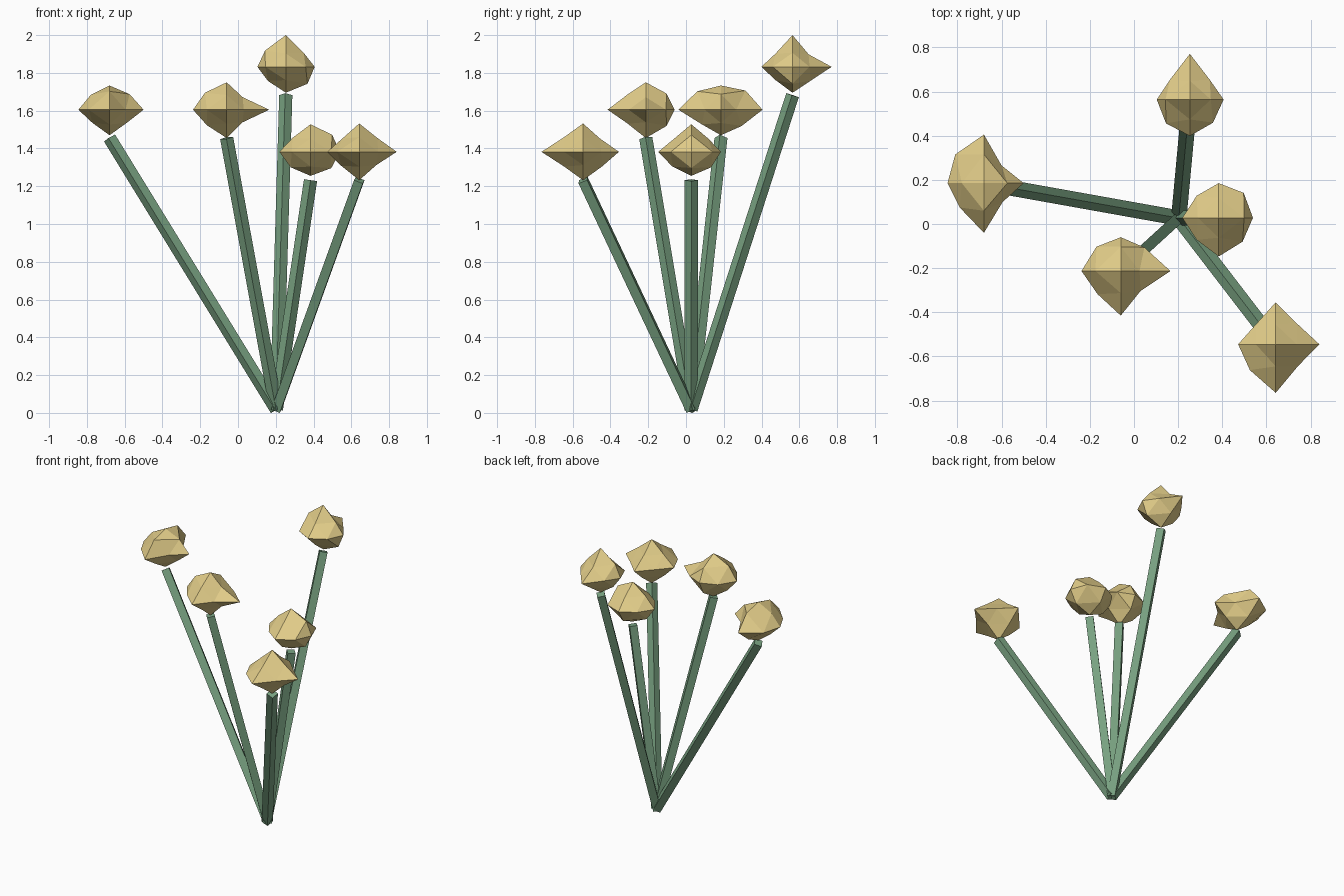
import bpy, bmesh, math
from mathutils import Matrix, Vector

if "Cube" in bpy.data.objects:
    bpy.data.objects.remove(bpy.data.objects["Cube"])

FLAT = 0.78                       # vertical squash of the blooms
BASE = Vector((0.203, 0.027, 0.018))


def material(name, color):
    m = bpy.data.materials.new(name)
    m.diffuse_color = color
    m.use_nodes = True
    m.node_tree.nodes["Principled BSDF"].inputs["Base Color"].default_value = m.diffuse_color
    return m


GREEN = material("stem_green", (0.19, 0.36, 0.22, 1))
YELLOW = material("bloom_yellow", (0.76, 0.61, 0.25, 1))


def finish(bm, name, mat):
    bmesh.ops.recalc_face_normals(bm, faces=bm.faces)
    me = bpy.data.meshes.new(name)
    bm.to_mesh(me)
    bm.free()
    me.materials.append(mat)
    ob = bpy.data.objects.new(name, me)
    bpy.context.collection.objects.link(ob)


def stem(name, top, roll):
    # four-sided rod from the common base, one corner facing its lean
    d = top - BASE
    az, tilt = math.atan2(d.y, d.x), math.acos(d.z / d.length)
    m = (Matrix.Translation((BASE + top) / 2) @ Matrix.Rotation(az, 4, 'Z')
         @ Matrix.Rotation(tilt, 4, 'Y') @ Matrix.Rotation(math.radians(roll), 4, 'Z'))
    bm = bmesh.new()
    bmesh.ops.create_cone(bm, cap_ends=True, segments=4, radius1=0.035,
                          radius2=0.035, depth=d.length, matrix=m)
    finish(bm, name, GREEN)


def bloom(name, c, tips, xz, yz, xy):
    # once-subdivided octahedron with uneven points
    bm = bmesh.new()
    v = {}

    def put(key, scale):
        v[key] = bm.verts.new(c + Vector((key[0], key[1], key[2])) * scale)

    for i, r in enumerate(tips):
        key = [0, 0, 0]
        key[i // 2] = 1 if i % 2 else -1
        put(tuple(key), r)
    # edge points in order upper left, upper right, lower left, lower right
    for i in range(4):
        a, b = (1 if i % 2 else -1), (1 if i < 2 else -1)
        for key, h in (((a, 0, b), xz[i]), ((0, a, b), yz[i]), ((a, b, 0), xy[i])):
            v[key] = bm.verts.new(c + Vector((key[0] * h, key[1] * h, key[2] * h * FLAT)))
    for x in (-1, 1):
        for y in (-1, 1):
            for z in (-1, 1):
                px, py, pz = v[x, 0, 0], v[0, y, 0], v[0, 0, z]
                mxy, myz, mxz = v[x, y, 0], v[0, y, z], v[x, 0, z]
                for f in ((px, mxy, mxz), (py, myz, mxy), (pz, mxz, myz), (mxy, myz, mxz)):
                    bm.faces.new(f)
    finish(bm, name, YELLOW)


# centre, stem roll, tip lengths (-x +x -y +y -z +z), edge points xz / yz / xy
FLOWERS = [
    ((-0.68, 0.185, 1.605), 0, (.165, .18, .225, .22, .135, .128),
     (.10, .106, .09, .09), (.125, .13, .10, .11), (.13, .08, .11, .085)),
    ((-0.06, -0.213, 1.605), 45, (.178, .225, .202, .153, .15, .145),
     (.115, .085, .105, .085), (.10, .11, .095, .11), (.11, .107, .105, .09)),
    ((0.253, 0.564, 1.832), 0, (.15, .153, .165, .207, .137, .168),
     (.11, .095, .095, .115), (.09, .085, .09, .095), (.09, .09, .108, .105)),
    ((0.384, 0.028, 1.382), 0, (.165, .155, .175, .157, .127, .146),
     (.095, .115, .105, .11), (.09, .09, .10, .105), (.10, .113, .10, .108)),
    ((0.642, -0.545, 1.382), 0, (.17, .198, .22, .19, .15, .15),
     (.09, .095, .095, .09), (.10, .09, .10, .10), (.09, .095, .117, .10)),
]
for n, (c, roll, tips, xz, yz, xy) in enumerate(FLOWERS, 1):
    c = Vector(c)
    stem(f"stem_{n}", c - Vector((0, 0, 0.15)), roll)
    bloom(f"bloom_{n}", c, tips, xz, yz, xy)
